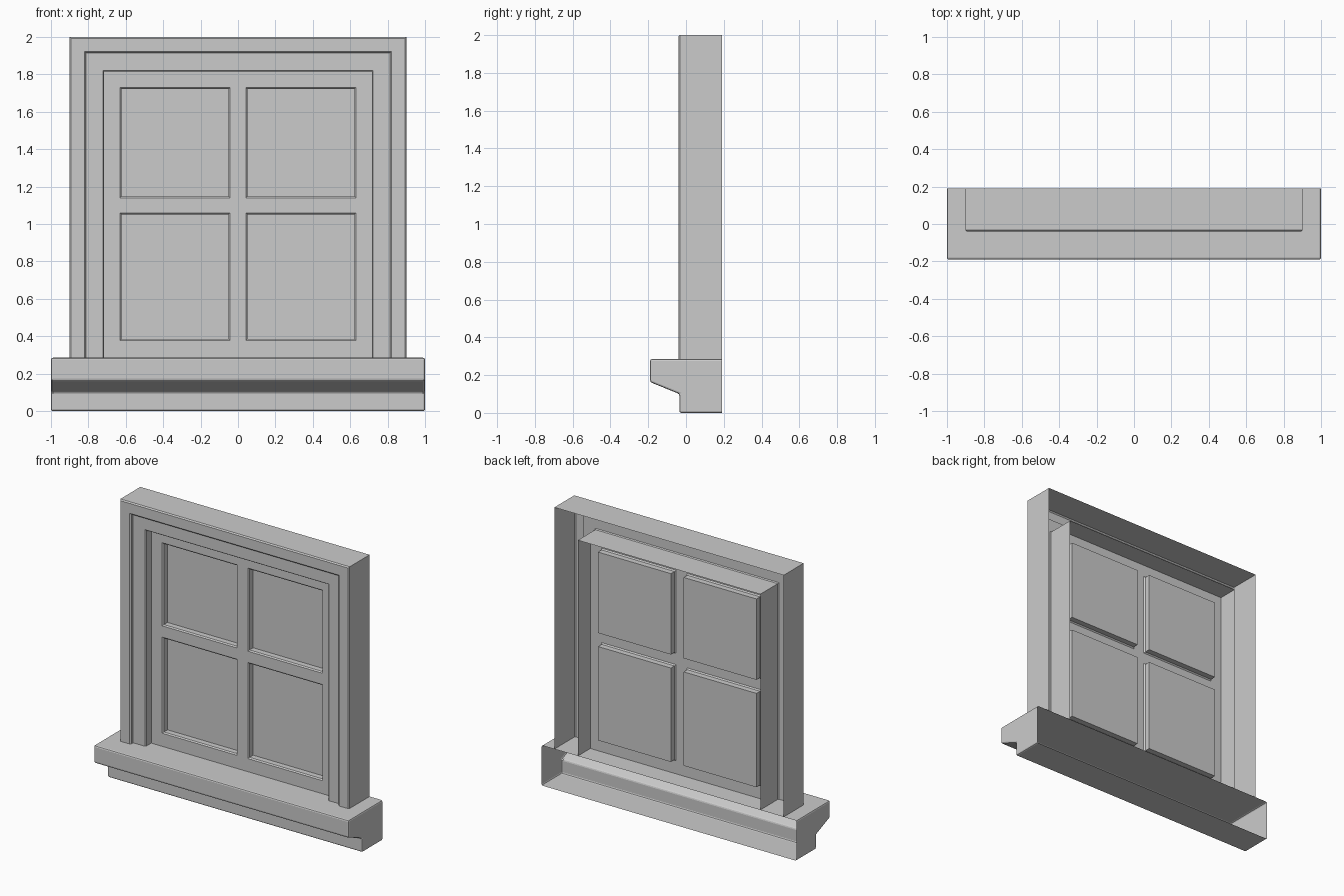
import bpy, bmesh

if "Cube" in bpy.data.objects:
    bpy.data.objects.remove(bpy.data.objects["Cube"])


def finish(name, bm):
    bmesh.ops.remove_doubles(bm, verts=bm.verts, dist=0.0005)
    bmesh.ops.recalc_face_normals(bm, faces=bm.faces)
    me = bpy.data.meshes.new(name)
    bm.to_mesh(me)
    bm.free()
    ob = bpy.data.objects.new(name, me)
    bpy.context.collection.objects.link(ob)
    return ob


def bridge(bm, a, b, closed):
    n = len(a)
    for i in range(n if closed else n - 1):
        j = (i + 1) % n
        bm.faces.new((a[i], a[j], b[j], b[i]))


def face_front(ob):
    # open shells: make the large front faces point to -y
    me = ob.data
    if sum(p.normal.y * p.area for p in me.polygons) > 0:
        me.flip_normals()


SILL_TOP = 0.285

# casing: moulding profile (inset, y) swept up, across and down
profile = [(0, 0.19), (0, -0.033), (0.008, -0.041), (0.078, -0.041),
           (0.086, -0.033), (0.086, -0.013), (0.178, -0.013),
           (0.184, -0.006), (0.184, 0.19)]
bm = bmesh.new()
rings = []
for d, y in profile:
    x, z = 0.9 - d, 2 - d
    rings.append([bm.verts.new(p) for p in
                  ((-x, y, SILL_TOP), (-x, y, z), (x, y, z), (x, y, SILL_TOP))])
for a, b in zip(rings, rings[1:]):
    bridge(bm, a, b, False)
face_front(finish("casing", bm))

# sash: flat grid with four recessed panes
xs = [-0.716, -0.63, -0.042, 0.042, 0.63, 0.716]
zs = [SILL_TOP, 0.378, 1.06, 1.14, 1.73, 1.816]
SASH_Y, PANE_Y, CHAMFER = 0.05, 0.098, 0.008


def rect(bm, x0, x1, z0, z1, y, inset=0):
    x0, x1, z0, z1 = x0 + inset, x1 - inset, z0 + inset, z1 - inset
    return [bm.verts.new(p) for p in
            ((x0, y, z0), (x1, y, z0), (x1, y, z1), (x0, y, z1))]


bm = bmesh.new()
for i in range(5):
    for k in range(5):
        cell = (xs[i], xs[i + 1], zs[k], zs[k + 1])
        outer = rect(bm, *cell, SASH_Y)
        if i in (1, 3) and k in (1, 3):
            lip = rect(bm, *cell, SASH_Y + CHAMFER, CHAMFER)
            pane = rect(bm, *cell, PANE_Y, CHAMFER)
            bridge(bm, outer, lip, True)
            bridge(bm, lip, pane, True)
            bm.faces.new(pane)
        else:
            bm.faces.new(outer)
face_front(finish("sash", bm))

# sill: extruded side profile, open at the back
side = [(0.19, SILL_TOP), (-0.19, SILL_TOP), (-0.19, 0.163),
        (-0.035, 0.1), (-0.035, 0), (0.19, 0)]
bm = bmesh.new()
left, right = ([bm.verts.new((x, y, z)) for y, z in side] for x in (-1, 1))
bridge(bm, left, right, False)
bm.faces.new(left)
bm.faces.new(right)
sill = finish("sill", bm)
bev = sill.modifiers.new("soft_edges", 'BEVEL')
bev.width = 0.01
bev.segments = 2
bev.limit_method = 'ANGLE'
